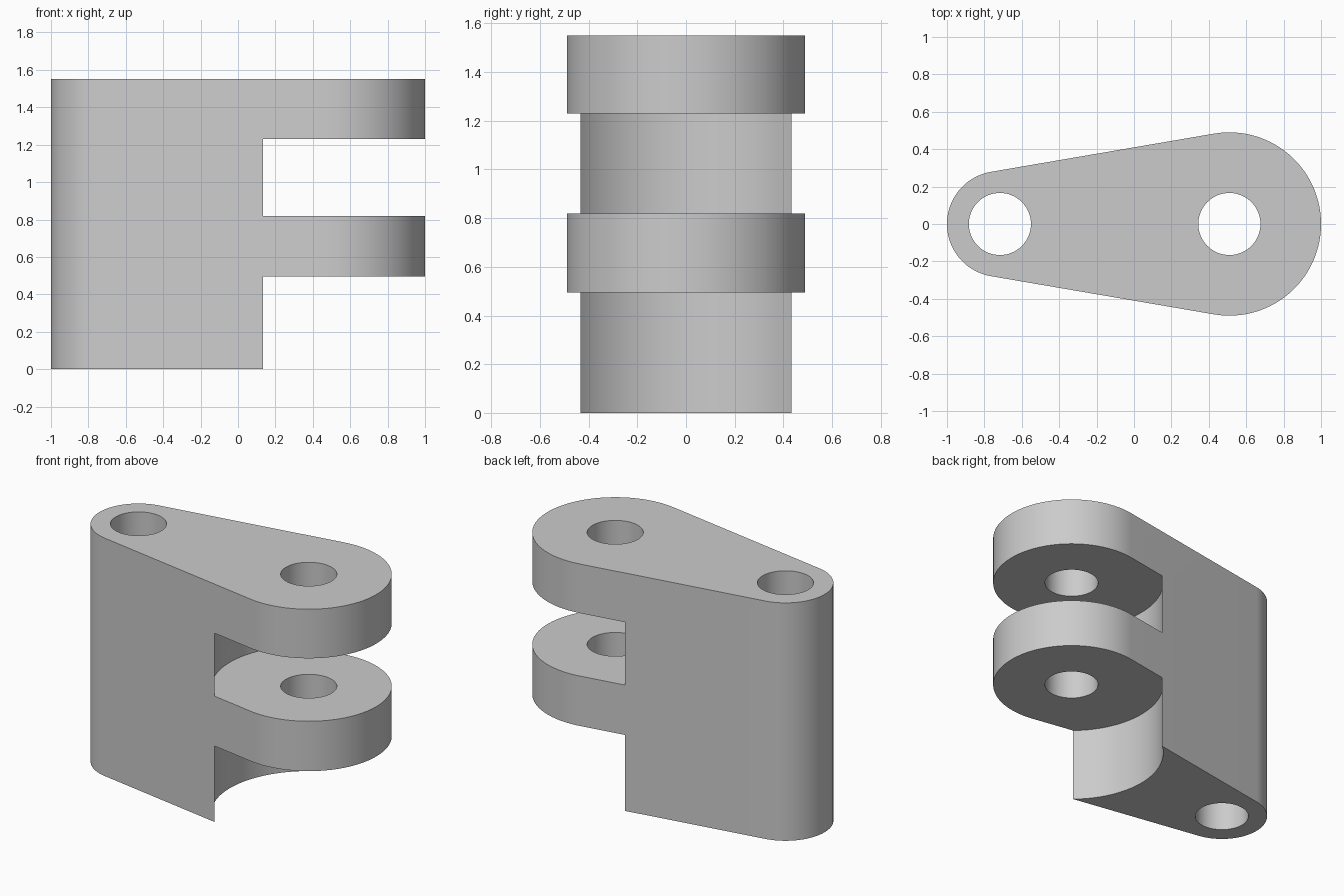
import bpy, bmesh, math

cube = bpy.data.objects.get("Cube")
if cube:
    bpy.data.objects.remove(cube, do_unlink=True)

# Main dimensions
SMALL_X, SMALL_R = -0.717, 0.283
BIG_X, BIG_R = 0.51, 0.49
HOLE_R, SLOT_R = 0.166, 0.573
HEIGHT = 1.55

grey = bpy.data.materials.new("plain grey")
grey.use_nodes = True
colour = (0.6, 0.6, 0.6, 1)
grey.diffuse_color = colour
grey.node_tree.nodes["Principled BSDF"].inputs["Base Color"].default_value = colour


def arc(x, radius, start, end, steps):
    angles = [start + (end - start) * i / steps for i in range(steps + 1)]
    return [(x + radius * math.cos(a), radius * math.sin(a)) for a in angles]


def prism(name, outline, bottom, top):
    """Extrude a flat outline between two heights."""
    bm = bmesh.new()
    base = bm.faces.new([bm.verts.new((x, y, bottom)) for x, y in outline])
    result = bmesh.ops.extrude_face_region(bm, geom=[base])
    raised = [v for v in result["geom"] if isinstance(v, bmesh.types.BMVert)]
    bmesh.ops.translate(bm, verts=raised, vec=(0, 0, top - bottom))
    bmesh.ops.recalc_face_normals(bm, faces=bm.faces)
    mesh = bpy.data.meshes.new(name)
    bm.to_mesh(mesh)
    bm.free()
    mesh.materials.append(grey)
    obj = bpy.data.objects.new(name, mesh)
    bpy.context.collection.objects.link(obj)
    return obj


def cut_cylinder(body, name, x, radius, bottom, top, sides):
    """Remove a vertical cylinder from the body."""
    circle = arc(x, radius, 0, 2 * math.pi, sides)[:-1]
    cutter = prism(name, circle, bottom, top)
    cutter.hide_render = True
    mod = body.modifiers.new(name, 'BOOLEAN')
    mod.operation = 'DIFFERENCE'
    mod.solver = 'EXACT'
    mod.object = cutter
    bpy.context.view_layer.objects.active = body
    bpy.ops.object.modifier_apply(modifier=name)
    bpy.data.objects.remove(cutter, do_unlink=True)


# Tapered body: two round ends joined by tangent sides
tangent = math.acos((SMALL_R - BIG_R) / (BIG_X - SMALL_X))
tangent = math.pi - tangent
tangent = math.pi - tangent if tangent < math.pi / 2 and BIG_R > SMALL_R else tangent
outline = (arc(BIG_X, BIG_R, -tangent, tangent, 72)
           + arc(SMALL_X, SMALL_R, tangent, 2 * math.pi - tangent, 56))
body = prism("clevis_body", outline, 0, HEIGHT)

# Concave slots that leave two lugs at the wide end
for name, bottom, top in (("lower_slot", -0.2, 0.495), ("upper_slot", 0.82, 1.23)):
    cut_cylinder(body, name, BIG_X, SLOT_R, bottom, top, 128)

# Pin holes through the full height
for name, x in (("narrow_pin_hole", SMALL_X), ("wide_pin_hole", BIG_X)):
    cut_cylinder(body, name, x, HOLE_R, -0.3, HEIGHT + 0.3, 64)

# Smooth walls with crisp rims
bpy.ops.object.select_all(action='DESELECT')
body.select_set(True)
bpy.context.view_layer.objects.active = body
bpy.ops.object.shade_smooth_by_angle(angle=math.radians(30))
